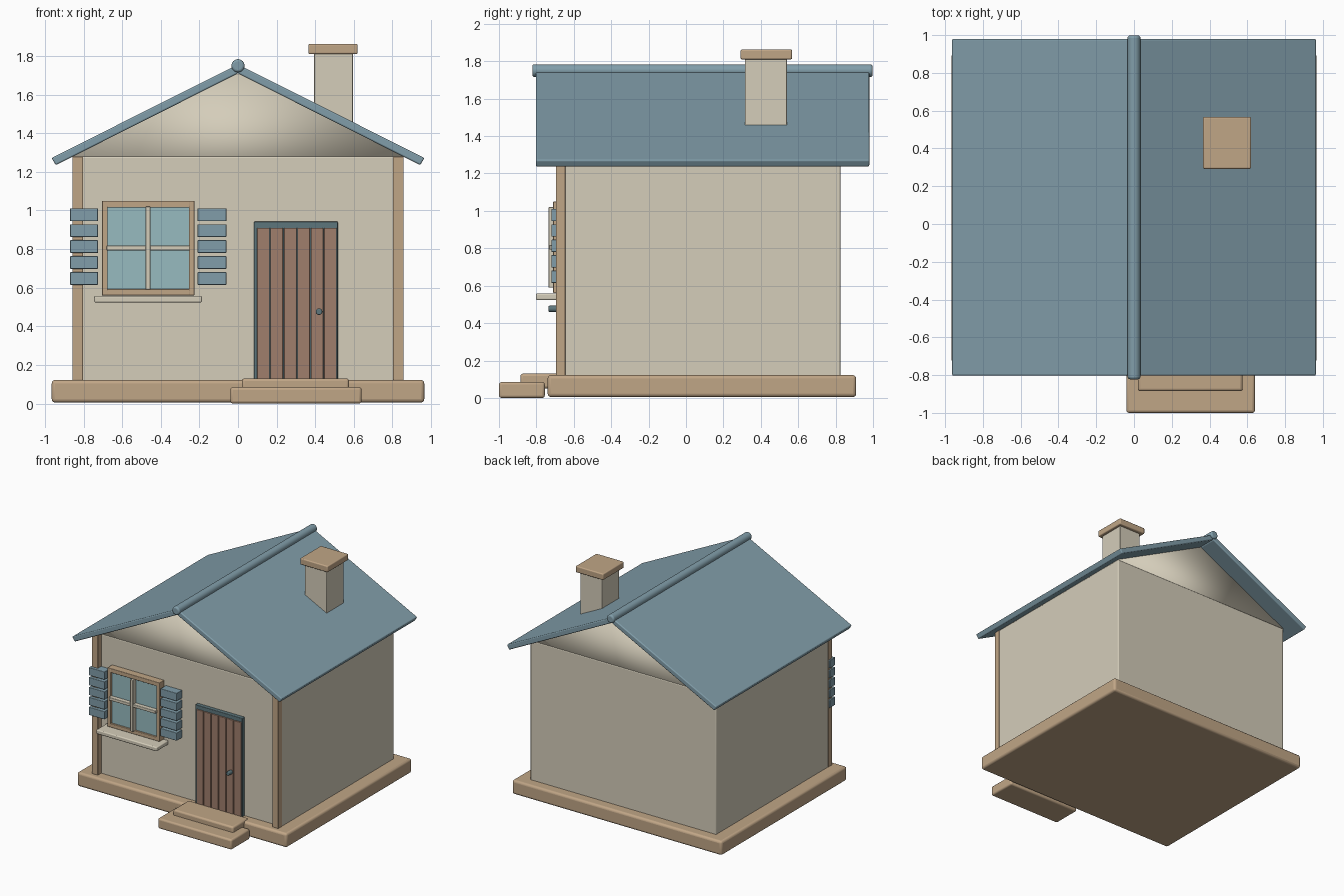
import bpy, bmesh, math

if "Cube" in bpy.data.objects:
    bpy.data.objects.remove(bpy.data.objects["Cube"])


def mat(name, r, g, b):
    m = bpy.data.materials.new(name)
    m.diffuse_color = (r, g, b, 1)
    m.use_nodes = True
    m.node_tree.nodes["Principled BSDF"].inputs["Base Color"].default_value = m.diffuse_color
    return m


CREAM = mat("cream", 0.66, 0.61, 0.49)
WOOD = mat("wood", 0.53, 0.38, 0.24)
BLUE = mat("slate_blue", 0.22, 0.34, 0.40)
DARK = mat("dark_teal", 0.11, 0.18, 0.20)
DOOR = mat("door_brown", 0.35, 0.21, 0.15)
GLASS = mat("glass", 0.31, 0.50, 0.53)


def finish(name, bm, material, bevel=0.0, angle=30):
    bmesh.ops.recalc_face_normals(bm, faces=bm.faces)
    me = bpy.data.meshes.new(name)
    bm.to_mesh(me)
    bm.free()
    ob = bpy.data.objects.new(name, me)
    bpy.context.collection.objects.link(ob)
    me.materials.append(material)
    if bevel:
        mod = ob.modifiers.new("bevel", 'BEVEL')
        mod.width, mod.segments, mod.limit_method = bevel, 3, 'ANGLE'
    bpy.ops.object.select_all(action='DESELECT')
    ob.select_set(True)
    bpy.context.view_layer.objects.active = ob
    bpy.ops.object.shade_smooth_by_angle(angle=math.radians(angle))
    return ob


def prism(name, profile, y0, y1, material, bevel=0.0, angle=30):
    """Extrude an xz profile along y."""
    bm = bmesh.new()
    face = bm.faces.new([bm.verts.new((x, y0, z)) for x, z in profile])
    new = bmesh.ops.extrude_face_region(bm, geom=[face])["geom"]
    verts = [v for v in new if isinstance(v, bmesh.types.BMVert)]
    bmesh.ops.translate(bm, verts=verts, vec=(0, y1 - y0, 0))
    return finish(name, bm, material, bevel, angle)


def box(name, x0, x1, y0, y1, z0, z1, material, bevel=0.004):
    return prism(name, [(x0, z0), (x1, z0), (x1, z1), (x0, z1)], y0, y1, material, bevel)


def rod(name, x, z, y0, y1, r, material, bevel):
    pts = [(x + r * math.cos(i * math.tau / 32), z + r * math.sin(i * math.tau / 32))
           for i in range(32)]
    return prism(name, pts, y0, y1, material, bevel)


# Base and steps
box("base_slab", -0.965, 0.965, -0.74, 0.91, 0.005, 0.122, WOOD, 0.018)
box("lower_step", -0.04, 0.64, -1.0, -0.755, 0.0, 0.085, WOOD, 0.014)
box("upper_step", 0.02, 0.575, -0.885, -0.68, 0.05, 0.13, WOOD, 0.014)

# Walls and gable
box("walls", -0.855, 0.855, -0.65, 0.825, 0.10, 1.28, CREAM, 0.008)
prism("gable", [(-0.855, 1.28), (0.855, 1.28), (0, 1.71)], -0.65, 0.825, CREAM, angle=180)

# Front corner posts and roof slopes
for side, s in (("left", -1), ("right", 1)):
    x0, x1 = sorted((s * 0.803, s * 0.858))
    box(f"corner_post_{side}", x0, x1, -0.695, -0.645, 0.12, 1.28, WOOD)
    prism(f"roof_{side}", [(0, 1.71), (s * 0.944, 1.235), (s * 0.966, 1.272), (0, 1.757)],
          -0.803, 0.98, BLUE, 0.008)
rod("ridge", 0, 1.75, -0.822, 0.998, 0.034, BLUE, 0.012)

# Chimney
box("chimney", 0.395, 0.595, 0.315, 0.54, 1.38, 1.815, CREAM)
box("chimney_cap", 0.365, 0.62, 0.292, 0.567, 1.81, 1.863, WOOD, 0.008)

# Window
for n, x0, x1, z0, z1 in (("left", -0.705, -0.675, 0.56, 1.05),
                          ("right", -0.255, -0.225, 0.56, 1.05),
                          ("bottom", -0.68, -0.25, 0.56, 0.592),
                          ("top", -0.68, -0.25, 1.015, 1.05)):
    box(f"window_frame_{n}", x0, x1, -0.71, -0.645, z0, z1, WOOD)
box("window_glass", -0.68, -0.25, -0.695, -0.645, 0.585, 1.02, GLASS, 0)
box("window_bar_vertical", -0.479, -0.453, -0.735, -0.69, 0.59, 1.02, CREAM)
box("window_bar_horizontal", -0.68, -0.25, -0.73, -0.69, 0.793, 0.818, CREAM)
box("window_sill", -0.745, -0.187, -0.803, -0.645, 0.523, 0.558, CREAM, 0.008)

# Shutter slats
for side, x0, x1 in (("left", -0.87, -0.725), ("right", -0.21, -0.06)):
    for i in range(5):
        z = 0.615 + i * 0.0825
        box(f"shutter_{side}_{i + 1}", x0, x1, -0.72, -0.648, z, z + 0.066, BLUE)

# Door
box("door_frame", 0.083, 0.517, -0.682, -0.645, 0.12, 0.942, DARK)
for i in range(6):
    x = 0.099 + i * 0.0695
    box(f"door_plank_{i + 1}", x, x + 0.065, -0.692, -0.66, 0.12, 0.91, DOOR)
rod("door_knob", 0.42, 0.476, -0.735, -0.685, 0.017, DARK, 0.005)
